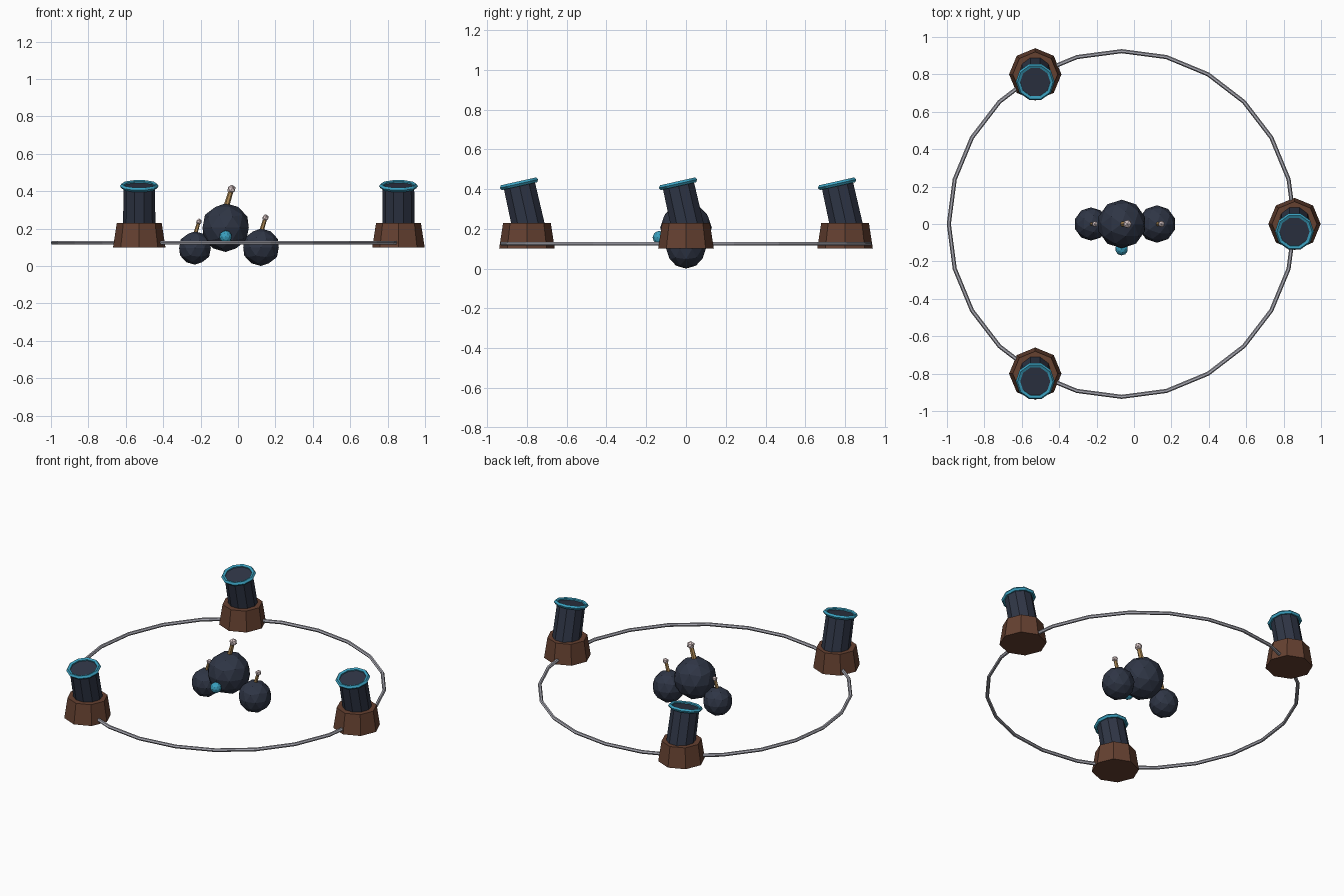
import bpy, bmesh, math
from mathutils import Matrix, Vector

if "Cube" in bpy.data.objects:
    bpy.data.objects.remove(bpy.data.objects["Cube"])


def material(name, rgb):
    m = bpy.data.materials.new(name)
    m.diffuse_color = (*rgb, 1)
    m.use_nodes = True
    m.node_tree.nodes["Principled BSDF"].inputs["Base Color"].default_value = m.diffuse_color
    return m


IRON = material("dark iron", (0.028, 0.036, 0.060))
WOOD = material("brown wood", (0.130, 0.052, 0.030))
BLUE = material("bright blue", (0.042, 0.350, 0.520))
STEEL = material("pale steel", (0.400, 0.400, 0.450))
ROPE = material("tan rope", (0.420, 0.250, 0.090))
SPARK = material("pale spark", (0.730, 0.600, 0.600))


def finish(name, bm, mat, matrix=Matrix()):
    bmesh.ops.transform(bm, matrix=matrix, verts=bm.verts)
    bmesh.ops.recalc_face_normals(bm, faces=bm.faces)
    me = bpy.data.meshes.new(name)
    bm.to_mesh(me)
    bm.free()
    me.materials.append(mat)
    ob = bpy.data.objects.new(name, me)
    bpy.context.collection.objects.link(ob)
    return ob


def cone(name, mat, r1, r2, a, b, sides):
    """Capped cone from point a to point b, with a corner on the x axis."""
    a, b = Vector(a), Vector(b)
    d = b - a
    bm = bmesh.new()
    bmesh.ops.create_cone(bm, cap_ends=True, segments=sides, radius1=r1,
                          radius2=r2, depth=d.length)
    turn = Vector((0, 0, 1)).rotation_difference(d).to_matrix().to_4x4()
    return finish(name, bm, mat, Matrix.Translation((a + b) / 2) @ turn
                  @ Matrix.Rotation(math.pi / 2, 4, 'Z'))


def ball(name, mat, r, pos, detail=2):
    bm = bmesh.new()
    bmesh.ops.create_icosphere(bm, subdivisions=detail, radius=r)
    return finish(name, bm, mat, Matrix.Translation(pos))


def torus(name, mat, R, r, n, m, matrix):
    bm = bmesh.new()
    rings = []
    for i in range(n):
        t = 2 * math.pi * i / n
        rings.append([])
        for j in range(m):
            p = 2 * math.pi * j / m
            k = R + r * math.cos(p)
            rings[i].append(bm.verts.new((k * math.cos(t), k * math.sin(t), r * math.sin(p))))
    for i in range(n):
        for j in range(m):
            A, B = rings[i], rings[(i + 1) % n]
            bm.faces.new((A[j], B[j], B[(j + 1) % m], A[(j + 1) % m]))
    return finish(name, bm, mat, matrix)


CX, R = -0.066, 0.924

# Large hoop linking the mortars
torus("hoop", STEEL, R, 0.011, 24, 6, Matrix.Translation((CX, 0, 0.125)))

# Three mortars, all leaning to the front
TILT = 0.22
axis = Vector((0, -math.sin(TILT), math.cos(TILT)))
for i in range(3):
    t = 2 * math.pi * i / 3
    c = Vector((CX + R * math.cos(t), R * math.sin(t), 0))
    muzzle = c + Vector((0, -0.040, 0.427))
    cone(f"mortar_base_{i}", WOOD, 0.14, 0.12, c + Vector((0, 0, 0.10)),
         c + Vector((0, 0, 0.23)), 8)
    cone(f"mortar_barrel_{i}", IRON, 0.087, 0.084, muzzle - axis * 0.27, muzzle, 10)
    torus(f"mortar_rim_{i}", BLUE, 0.091, 0.013, 10, 5,
          Matrix.Translation(muzzle) @ Matrix.Rotation(TILT, 4, 'X'))

# Pile of three bombs: x, z, radius
for name, x, z, r in (("large", CX, 0.205, 0.130),
                      ("right", 0.123, 0.100, 0.100),
                      ("left", -0.230, 0.096, 0.089)):
    ball(f"{name}_bomb", IRON, r, (x, 0, z))
    tip = Vector((x + 0.24 * r, 0, z + 1.58 * r))
    cone(f"{name}_fuse", ROPE, 0.12 * r, 0.10 * r, (x + 0.02 * r, 0, z + 0.85 * r), tip, 6)
    ball(f"{name}_spark", SPARK, 0.19 * r, tip, 1)

# Blue stud on the front of the large bomb
ball("stud", BLUE, 0.034, (CX, -0.134, 0.156))
